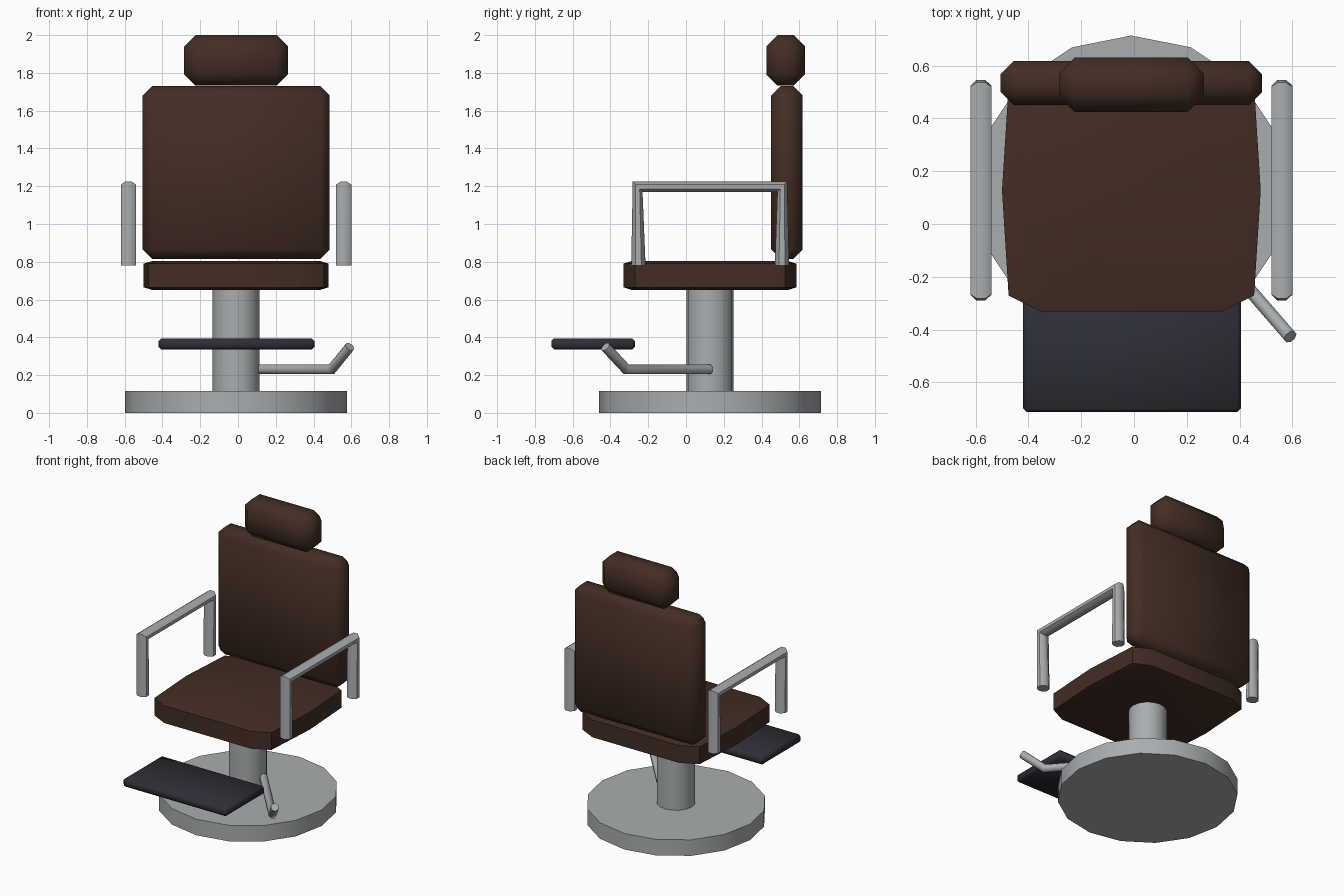
import bpy, bmesh, math
from mathutils import Vector

cube = bpy.data.objects.get("Cube")
if cube:
    bpy.data.objects.remove(cube, do_unlink=True)

CX, CY = -0.01, 0.127   # axis of the pedestal


def material(name, rgb, roughness=0.6):
    m = bpy.data.materials.new(name)
    m.use_nodes = True
    m.diffuse_color = (*rgb, 1)
    shader = m.node_tree.nodes["Principled BSDF"]
    shader.inputs["Base Color"].default_value = (*rgb, 1)
    shader.inputs["Roughness"].default_value = roughness
    return m


leather = material("brown leather", (0.056, 0.026, 0.017))
metal = material("grey metal", (0.40, 0.42, 0.43))
rubber = material("dark rubber", (0.027, 0.027, 0.038))


def finish(bm, name, mat, angle=50):
    bmesh.ops.recalc_face_normals(bm, faces=bm.faces)
    mesh = bpy.data.meshes.new(name)
    bm.to_mesh(mesh)
    bm.free()
    mesh.materials.append(mat)
    ob = bpy.data.objects.new(name, mesh)
    bpy.context.collection.objects.link(ob)
    bpy.ops.object.select_all(action='DESELECT')
    ob.select_set(True)
    bpy.context.view_layer.objects.active = ob
    bpy.ops.object.shade_smooth_by_angle(angle=math.radians(angle))
    return ob


def loft(name, rings, mat, angle=50):
    """Skin a list of equal-length point rings and cap both ends."""
    bm = bmesh.new()
    loops = [[bm.verts.new(p) for p in ring] for ring in rings]
    n = len(loops[0])
    for a, b in zip(loops, loops[1:]):
        for i in range(n):
            j = (i + 1) % n
            bm.faces.new((a[i], a[j], b[j], b[i]))
    bm.faces.new(loops[0])
    bm.faces.new(loops[-1])
    return finish(bm, name, mat, angle)


def section(centre, u, v, sides=8):
    """Flat-topped polygon whose half-extents are the vectors u and v."""
    step = 2 * math.pi / sides
    k = 1 / math.cos(step / 2)
    return [Vector(centre) + k * (Vector(u) * math.cos((i + .5) * step)
            + Vector(v) * math.sin((i + .5) * step)) for i in range(sides)]


def disc(radius, z, sides=16):
    return [(CX + radius * math.cos(2 * math.pi * i / sides),
             CY + radius * math.sin(2 * math.pi * i / sides), z) for i in range(sides)]


def padded_box(name, lo, hi, bevel, mat):
    lo, hi = Vector(lo), Vector(hi)
    bm = bmesh.new()
    bmesh.ops.create_cube(bm, size=1)
    for v in bm.verts:
        v.co = (lo + hi) / 2 + v.co * (hi - lo)
    bmesh.ops.bevel(bm, geom=bm.edges[:], offset=bevel, segments=1,
                    affect='EDGES', profile=0.5)
    return finish(bm, name, mat)


# Pedestal
loft("base", [disc(0.587, 0), disc(0.587, 0.115)], metal, 30)
loft("column", [disc(0.125, 0.11), disc(0.125, 0.66)], metal, 30)

# Seat cushion: bulged sides, clipped corners, softened rims
quarter = [(0.345, -0.458), (0.465, -0.398), (0.49, 0)]
right = quarter + [(x, -y) for x, y in quarter[1::-1]]
outline = right + [(-x, -y) for x, y in right]


def seat_ring(scale, z):
    return [(CX + x * scale, CY + y * scale, z) for x, y in outline]


loft("seat", [seat_ring(0.9, 0.65), seat_ring(1, 0.665),
              seat_ring(1, 0.79), seat_ring(0.9, 0.805)], leather)

# Back and head cushions
padded_box("backrest", (-0.505, 0.45, 0.815), (0.485, 0.618, 1.73), 0.05, leather)
padded_box("headrest", (-0.285, 0.425, 1.732), (0.265, 0.63, 2.0), 0.06, leather)

# Footrest
padded_box("footrest", (-0.42, -0.713, 0.335), (0.405, -0.27, 0.395), 0.015, rubber)

# Armrests: tapered legs mitred into a flattened bar
for side, name in ((1, "left_armrest"), (-1, "right_armrest")):
    x = CX + side * 0.57
    u = (0.04, 0, 0)
    loft(name, [
        section((x, -0.252, 0.78), u, (0, -0.038, 0)),
        section((x, -0.256, 1.197), u, (0, -0.026, 0.028)),
        section((x, 0.51, 1.197), u, (0, 0.026, 0.028)),
        section((x, 0.508, 0.78), u, (0, 0.038, 0)),
    ], metal)

# Pump lever: level rod with an upturned handle
r = 0.025
along = Vector((0.654, -0.757, 0))
across = Vector((0.757, 0.654, 0)) * r
up = Vector((0, 0, 1))
tilt = math.radians(40)
loft("pump_lever", [
    section((0.115, 0.125, 0.23), across, up * r),
    section((0.495, -0.315, 0.23), across, (up - along * math.tan(tilt / 2)) * r),
    section((0.592, -0.427, 0.35), across,
            (up * math.cos(tilt) - along * math.sin(tilt)) * r),
], metal)
